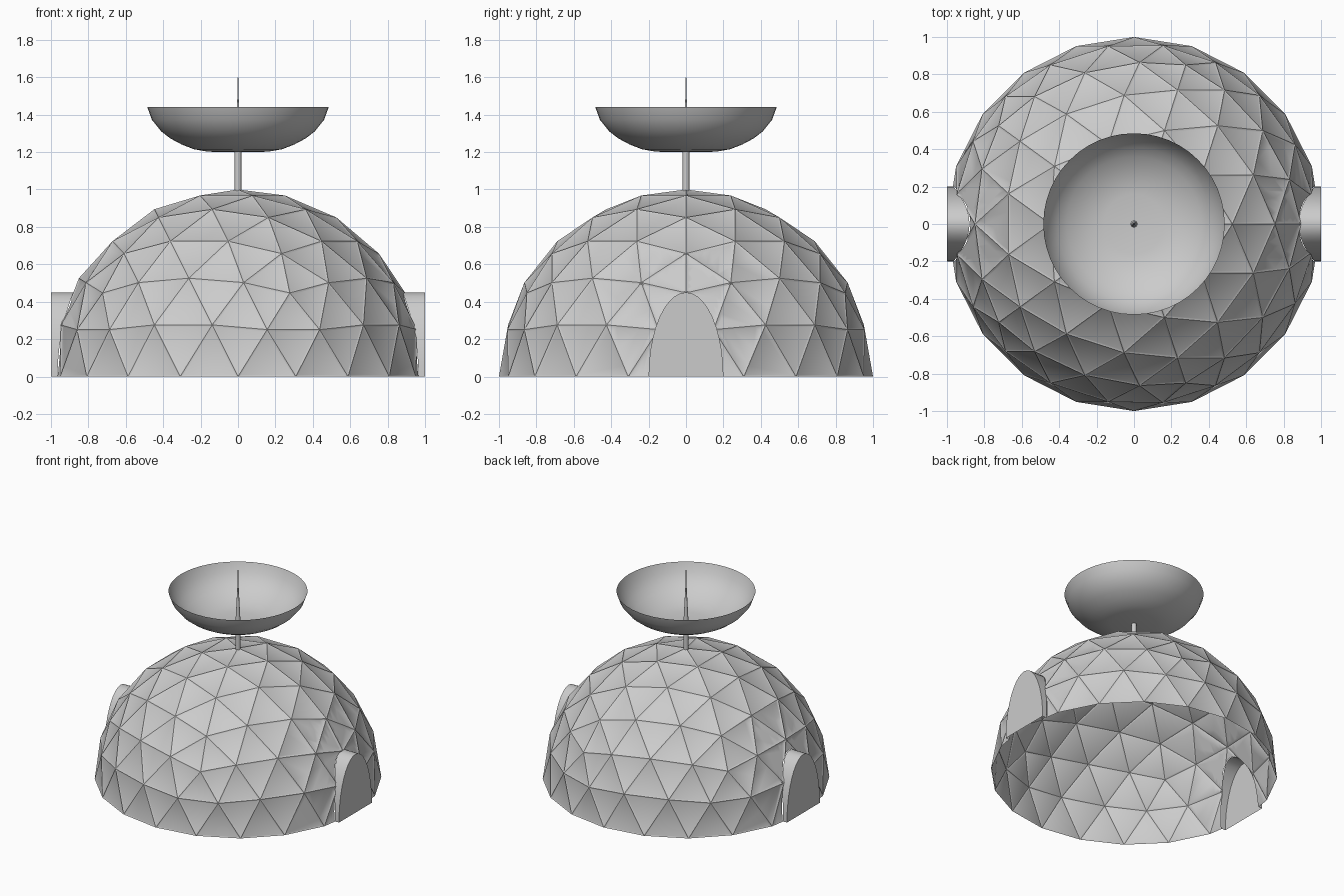
import bpy, bmesh, math
from mathutils import Vector

cube = bpy.data.objects.get("Cube")
if cube:
    bpy.data.objects.remove(cube, do_unlink=True)

GREY = (0.6, 0.6, 0.6, 1)
grey = bpy.data.materials.new("plain_grey")
grey.use_nodes = True
grey.diffuse_color = GREY
grey.node_tree.nodes["Principled BSDF"].inputs["Base Color"].default_value = GREY


def finish(name, bm, angle=30):
    """Turn a bmesh into a named, smooth-shaded grey object."""
    mesh = bpy.data.meshes.new(name)
    bm.to_mesh(mesh)
    bm.free()
    mesh.materials.append(grey)
    ob = bpy.data.objects.new(name, mesh)
    bpy.context.collection.objects.link(ob)
    bpy.ops.object.select_all(action='DESELECT')
    ob.select_set(True)
    bpy.context.view_layer.objects.active = ob
    bpy.ops.object.shade_smooth_by_angle(angle=math.radians(angle))
    return ob


def revolve(name, profile, steps):
    """Spin a (radius, height) profile around the z axis."""
    bm = bmesh.new()
    vs = [bm.verts.new((r, 0, z)) for r, z in profile]
    es = [bm.edges.new(pair) for pair in zip(vs, vs[1:])]
    bmesh.ops.spin(bm, geom=vs + es, cent=(0, 0, 0), axis=(0, 0, 1),
                   angle=math.tau, steps=steps)
    bmesh.ops.remove_doubles(bm, verts=bm.verts, dist=0.0005)
    bmesh.ops.recalc_face_normals(bm, faces=bm.faces)
    return finish(name, bm)


# Doorway outline: half an ellipse in the y-z plane
WIDTH, HEIGHT, STEPS = 0.2, 0.45, 20
arch = [(WIDTH * math.cos(math.pi * i / STEPS), HEIGHT * math.sin(math.pi * i / STEPS))
        for i in range(STEPS + 1)]
planes = []
for (y0, z0), (y1, z1) in zip(arch, arch[1:]):
    planes.append((Vector((0, y0, z0)), Vector((0, z1 - z0, y0 - y1)).normalized()))

# Geodesic dome: open half sphere with slightly sunken triangular panels
bm = bmesh.new()
bmesh.ops.create_icosphere(bm, subdivisions=3, radius=1)
bmesh.ops.delete(bm, geom=[v for v in bm.verts if v.co.z < -0.01], context='VERTS')
bmesh.ops.inset_individual(bm, faces=bm.faces[:], thickness=0.02, depth=-0.005)

# Cut both doorways through the dome wall
for side in (1, -1):
    def near_door():
        faces = []
        for f in bm.faces:
            c = f.calc_center_median()
            if c.x * side > 0.7 and abs(c.y) < 0.4 and c.z < 0.65:
                faces.append(f)
        return faces

    for co, no in planes:
        faces = near_door()
        geom = set(faces)
        for f in faces:
            geom.update(f.verts)
            geom.update(f.edges)
        bmesh.ops.bisect_plane(bm, geom=list(geom), dist=0.0001, plane_co=co, plane_no=no)
    hole = [f for f in near_door()
            if all((f.calc_center_median() - co).dot(no) < 0 for co, no in planes)]
    bmesh.ops.delete(bm, geom=hole, context='FACES')
finish("dome", bm)

# Door porches: arched walls from the dome out to a flat closed end
for side, name in ((1, "left_door_porch"), (-1, "right_door_porch")):
    bm = bmesh.new()
    outer = [bm.verts.new((side, y, z)) for y, z in arch]
    inner = [bm.verts.new((side * 0.985 * math.sqrt(1 - y * y - z * z), y, z))
             for y, z in arch]
    for i in range(STEPS):
        bm.faces.new((outer[i], outer[i + 1], inner[i + 1], inner[i]))
    bm.faces.new(outer)
    bmesh.ops.recalc_face_normals(bm, faces=bm.faces)
    cap = max(bm.faces, key=lambda f: len(f.verts))
    if cap.normal.x * side < 0:
        bmesh.ops.reverse_faces(bm, faces=bm.faces)
    finish(name, bm)

# Dish on top: a thin open bowl
revolve("dish", [(0, 1.2), (0.16, 1.202), (0.235, 1.215), (0.3, 1.24), (0.36, 1.272),
                 (0.41, 1.31), (0.46, 1.372), (0.485, 1.44)], 48)

# Mast under the dish, and the tapering antenna inside it
revolve("mast", [(0, 0.98), (0.018, 0.98), (0.018, 1.2), (0, 1.2)], 16)
revolve("antenna", [(0, 1.2), (0.018, 1.2), (0.005, 1.47), (0.002, 1.5),
                    (0.002, 1.6), (0, 1.6)], 16)
